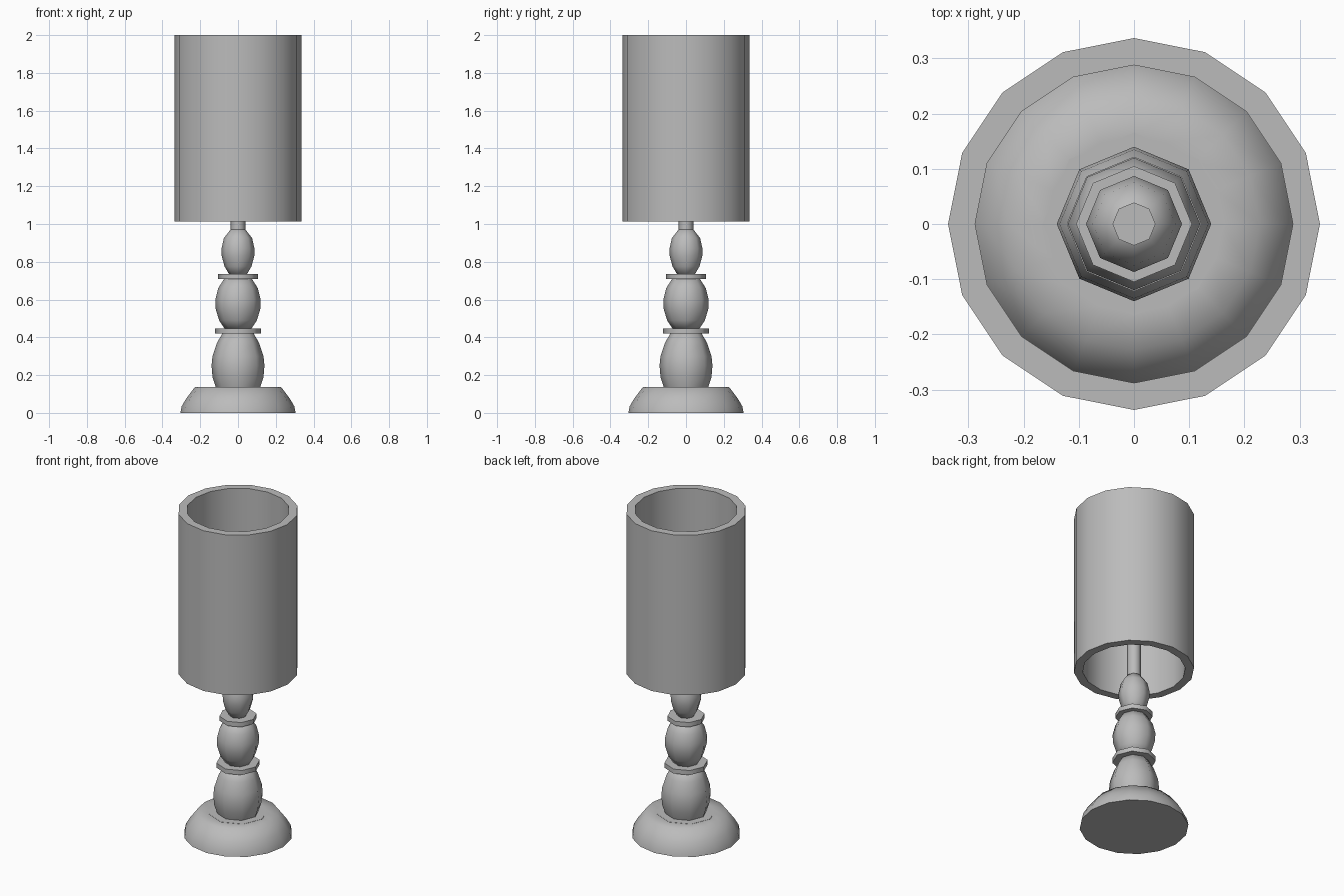
import bpy, bmesh, math

cube = bpy.data.objects.get("Cube")
if cube:
    bpy.data.objects.remove(cube, do_unlink=True)

grey = bpy.data.materials.new("plain grey")
grey.use_nodes = True
COLOUR = (0.5, 0.5, 0.5, 1)
grey.diffuse_color = COLOUR
grey.node_tree.nodes["Principled BSDF"].inputs["Base Color"].default_value = COLOUR


def lathe(name, profile, sides, closed=False):
    """Turn a (radius, height) profile about z, capped at both ends or joined into a tube."""
    bm = bmesh.new()
    rings = []
    for r, z in profile:
        ring = []
        for i in range(sides):
            a = math.tau * i / sides
            ring.append(bm.verts.new((r * math.cos(a), r * math.sin(a), z)))
        rings.append(ring)
    pairs = list(zip(rings, rings[1:]))
    if closed:
        pairs.append((rings[-1], rings[0]))
    else:
        bm.faces.new(rings[0])
        bm.faces.new(rings[-1])
    for low, high in pairs:
        for i in range(sides):
            j = (i + 1) % sides
            bm.faces.new((low[i], low[j], high[j], high[i]))
    bmesh.ops.recalc_face_normals(bm, faces=bm.faces)
    mesh = bpy.data.meshes.new(name)
    bm.to_mesh(mesh)
    bm.free()
    mesh.materials.append(grey)
    obj = bpy.data.objects.new(name, mesh)
    bpy.context.collection.objects.link(obj)
    bpy.ops.object.select_all(action="DESELECT")
    obj.select_set(True)
    bpy.context.view_layer.objects.active = obj
    bpy.ops.object.shade_smooth_by_angle(angle=math.radians(62))
    return obj


# Foot with sloping sides, and the collar set into its top
lathe("foot", [(0.305, 0), (0.298, 0.035), (0.275, 0.075), (0.228, 0.137), (0.16, 0.137)], 16)
lathe("foot_collar", [(0.166, 0.12), (0.166, 0.138)], 8)

# Turned stem: three bulbs parted by flat rings
lathe("lower_bulb", [(0.115, 0.13), (0.135, 0.19), (0.14, 0.25), (0.135, 0.3),
                     (0.112, 0.37), (0.08, 0.425)], 8)
lathe("lower_ring", [(0.122, 0.42), (0.122, 0.448)], 8)
lathe("middle_bulb", [(0.07, 0.445), (0.1, 0.49), (0.118, 0.55), (0.12, 0.6),
                      (0.105, 0.66), (0.07, 0.715)], 8)
lathe("upper_ring", [(0.105, 0.708), (0.105, 0.736)], 8)
lathe("upper_bulb", [(0.045, 0.73), (0.071, 0.775), (0.086, 0.83), (0.087, 0.87),
                     (0.075, 0.925), (0.04, 0.97)], 8)
lathe("rod", [(0.039, 0.96), (0.039, 1.3)], 8)

# Open thick-walled shade
lathe("shade", [(0.337, 1.012), (0.337, 2), (0.288, 2), (0.288, 1.012)], 16, closed=True)
